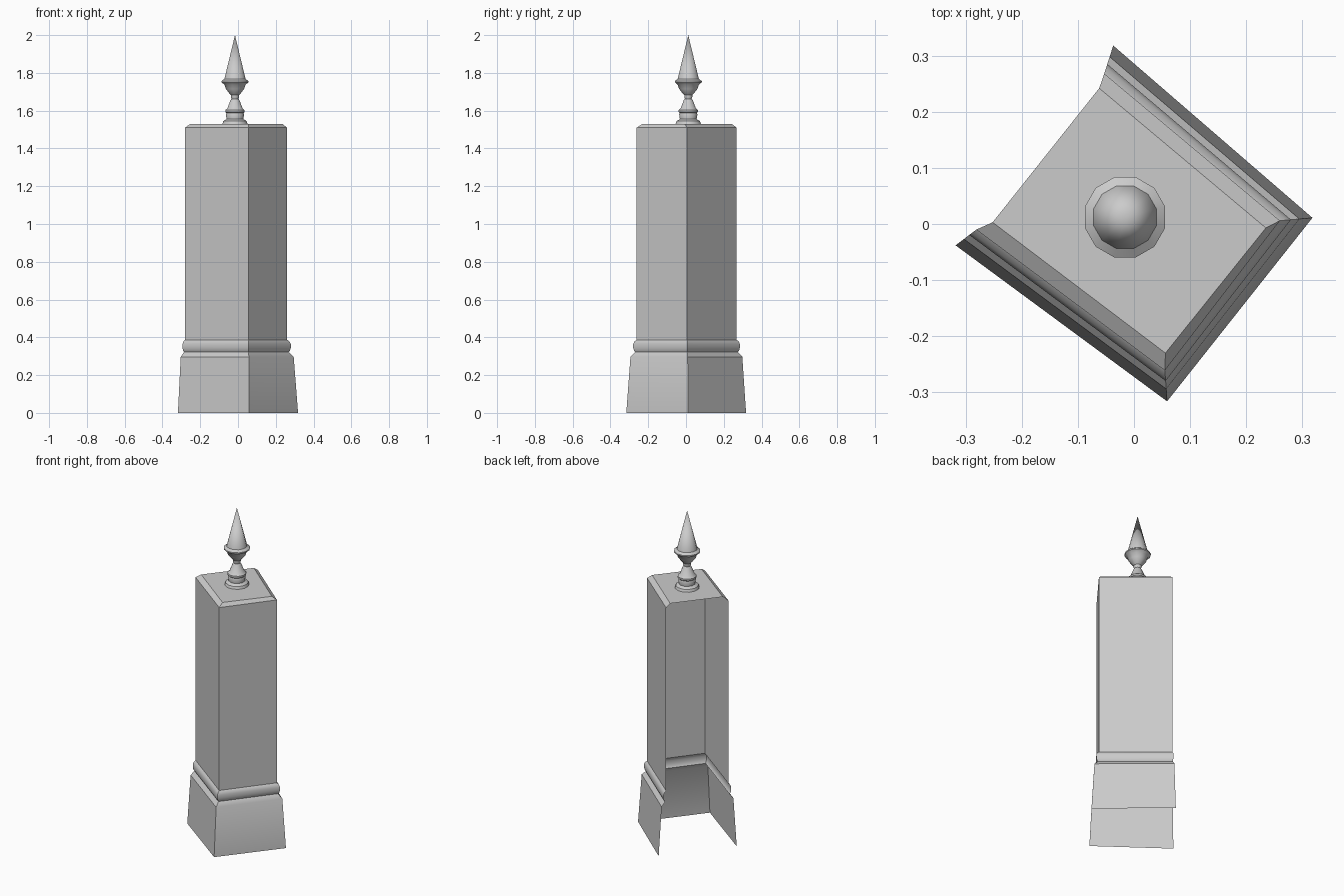
import bpy, math

if "Cube" in bpy.data.objects:
    bpy.data.objects.remove(bpy.data.objects["Cube"])


def make(name, verts, faces, angle):
    mesh = bpy.data.meshes.new(name)
    mesh.from_pydata(verts, [], faces)
    mesh.update()
    obj = bpy.data.objects.new(name, mesh)
    bpy.context.collection.objects.link(obj)
    bpy.ops.object.select_all(action='DESELECT')
    obj.select_set(True)
    bpy.context.view_layer.objects.active = obj
    bpy.ops.object.shade_smooth_by_angle(angle=math.radians(angle))
    return obj


# Pillar corners in plan; the wall between last and first corner is open
base = [(-.318, -.038), (.059, -.316), (.318, .011), (-.037, .318)]
shaft = [(-.281, -.010), (.055, -.261), (.260, .006), (-.053, .268)]
cap = [(-.252, .003), (.056, -.230), (.235, -.007), (-.062, .242)]

# Pillar profile: (height, flare from shaft 0 to base 1)
levels = [(0, 1), (.297, .60), (.322, .13), (.330, .26), (.345, .34),
          (.365, .34), (.378, .22), (.387, 0), (1.51, 0)]
verts = [(s[0] + (b[0] - s[0]) * t, s[1] + (b[1] - s[1]) * t, z)
         for z, t in levels for s, b in zip(shaft, base)]
verts += [(x, y, 1.53) for x, y in cap]
n = len(levels)
faces = [(j * 4 + i, j * 4 + i + 1, j * 4 + i + 5, j * 4 + i + 4)
         for j in range(n) for i in range(3)]
faces.append(tuple(range(n * 4, n * 4 + 4)))
make("pillar", verts, faces, 35)

# Turned finial: (radius, height)
profile = [(.069, 1.53), (.064, 1.545), (.046, 1.555), (.050, 1.58),
           (.047, 1.587), (.053, 1.593), (.053, 1.603), (.042, 1.612),
           (.025, 1.655), (.019, 1.663), (.022, 1.672), (.022, 1.682),
           (.030, 1.690), (.050, 1.715), (.058, 1.738), (.074, 1.750),
           (.074, 1.757), (.058, 1.768)]
sides, cx, cy = 12, -.016, .012
verts, faces = [], []
for r, z in profile:
    for k in range(sides):
        a = math.tau * (k + .5) / sides
        verts.append((cx + r * math.cos(a), cy + r * math.sin(a), z))
for j in range(len(profile) - 1):
    for k in range(sides):
        m = (k + 1) % sides
        faces.append((j * sides + k, j * sides + m,
                      (j + 1) * sides + m, (j + 1) * sides + k))
# Spike tip
tip, last = len(verts), (len(profile) - 1) * sides
verts.append((cx, cy, 2.0))
faces += [(last + k, last + (k + 1) % sides, tip) for k in range(sides)]
make("finial", verts, faces, 40)
